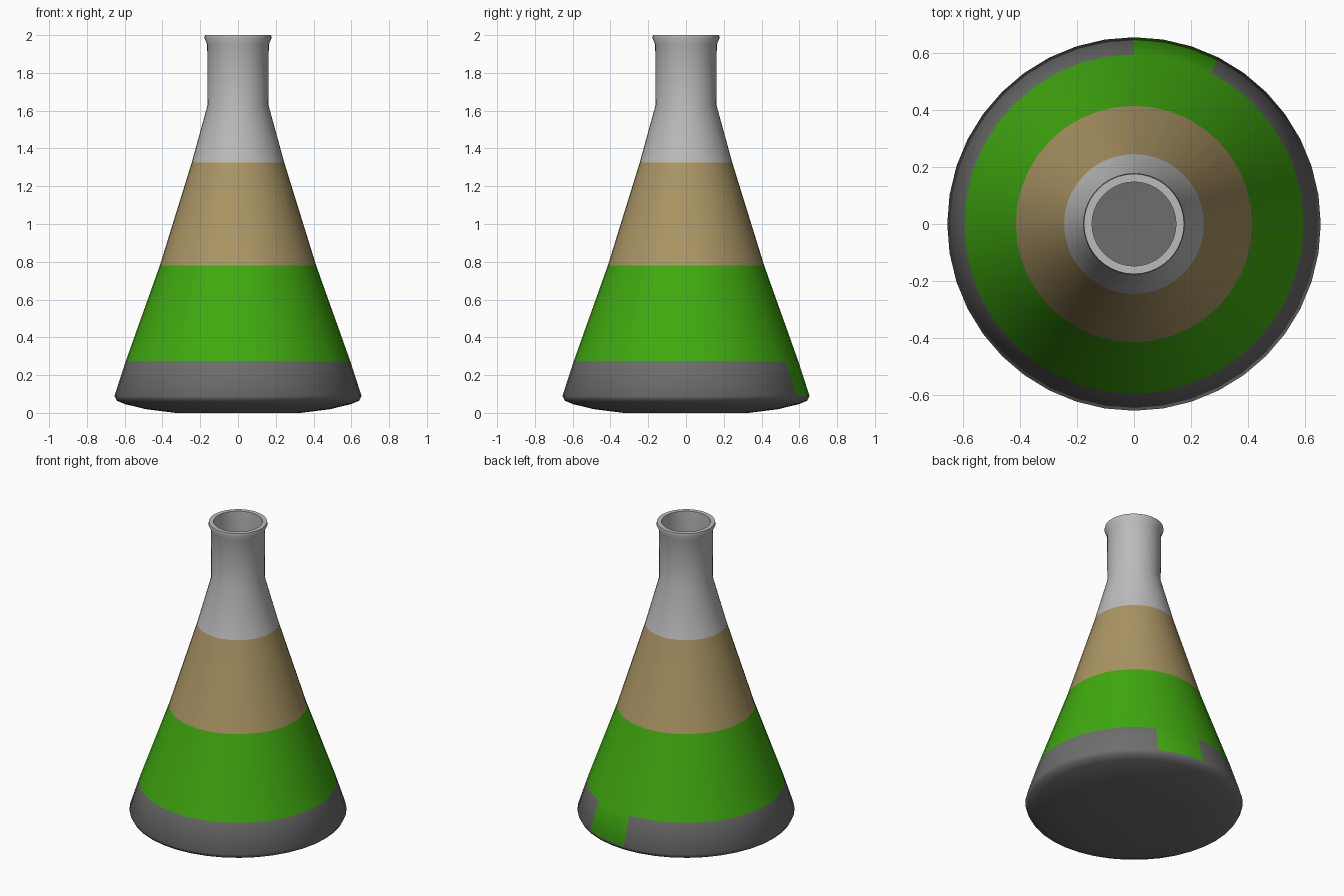
import bpy, bmesh, math

if "Cube" in bpy.data.objects:
    bpy.data.objects.remove(bpy.data.objects["Cube"])

SEG = 40

def material(name, rgb):
    m = bpy.data.materials.new(name)
    m.diffuse_color = (*rgb, 1)
    m.use_nodes = True
    m.node_tree.nodes["Principled BSDF"].inputs["Base Color"].default_value = m.diffuse_color
    return m

mats = [material("light_glass", (0.5, 0.5, 0.5)),
        material("dark_glass", (0.155, 0.155, 0.155)),
        material("green_band", (0.052, 0.404, 0.005)),
        material("tan_band", (0.404, 0.30, 0.128))]
LIGHT, DARK, GREEN, TAN = range(4)

# Profile: radius, height, material of the band that starts here.
# It runs up the outside, over the lip and down the thin inner wall.
profile = [
    (0.33, 0.0, DARK), (0.49, 0.02, DARK), (0.60, 0.047, DARK), (0.642, 0.065, DARK),
    (0.654, 0.09, DARK), (0.594, 0.275, GREEN), (0.414, 0.78, TAN),
    (0.245, 1.325, LIGHT), (0.161, 1.63, LIGHT), (0.163, 1.95, LIGHT),
    (0.178, 1.985, LIGHT), (0.175, 2.0, LIGHT), (0.147, 2.0, LIGHT),
    (0.147, 1.63, LIGHT), (0.23, 1.325, TAN), (0.399, 0.78, GREEN),
    (0.579, 0.275, DARK), (0.635, 0.095, DARK), (0.49, 0.035, DARK), (0.33, 0.015, DARK),
]

bm = bmesh.new()
rings = []
for r, z, _ in profile:
    rings.append([bm.verts.new((r * math.cos(math.tau * i / SEG),
                                r * math.sin(math.tau * i / SEG), z)) for i in range(SEG)])

# Bands of the wall
for k in range(len(rings) - 1):
    a, b = rings[k], rings[k + 1]
    for i in range(SEG):
        j = (i + 1) % SEG
        f = bm.faces.new((a[i], a[j], b[j], b[i]))
        f.material_index = profile[k][2]
        # Green tab on the back, reaching down to the foot
        if k == 4 and i in (7, 8, 9):
            f.material_index = GREEN

# Underside and inner floor
for ring in (rings[0][::-1], rings[-1]):
    bm.faces.new(ring).material_index = DARK

bmesh.ops.recalc_face_normals(bm, faces=bm.faces)
mesh = bpy.data.meshes.new("conical_flask")
bm.to_mesh(mesh)
bm.free()
for m in mats:
    mesh.materials.append(m)
flask = bpy.data.objects.new("conical_flask", mesh)
bpy.context.collection.objects.link(flask)
bpy.context.view_layer.objects.active = flask
flask.select_set(True)
bpy.ops.object.shade_smooth_by_angle(angle=math.radians(55))
